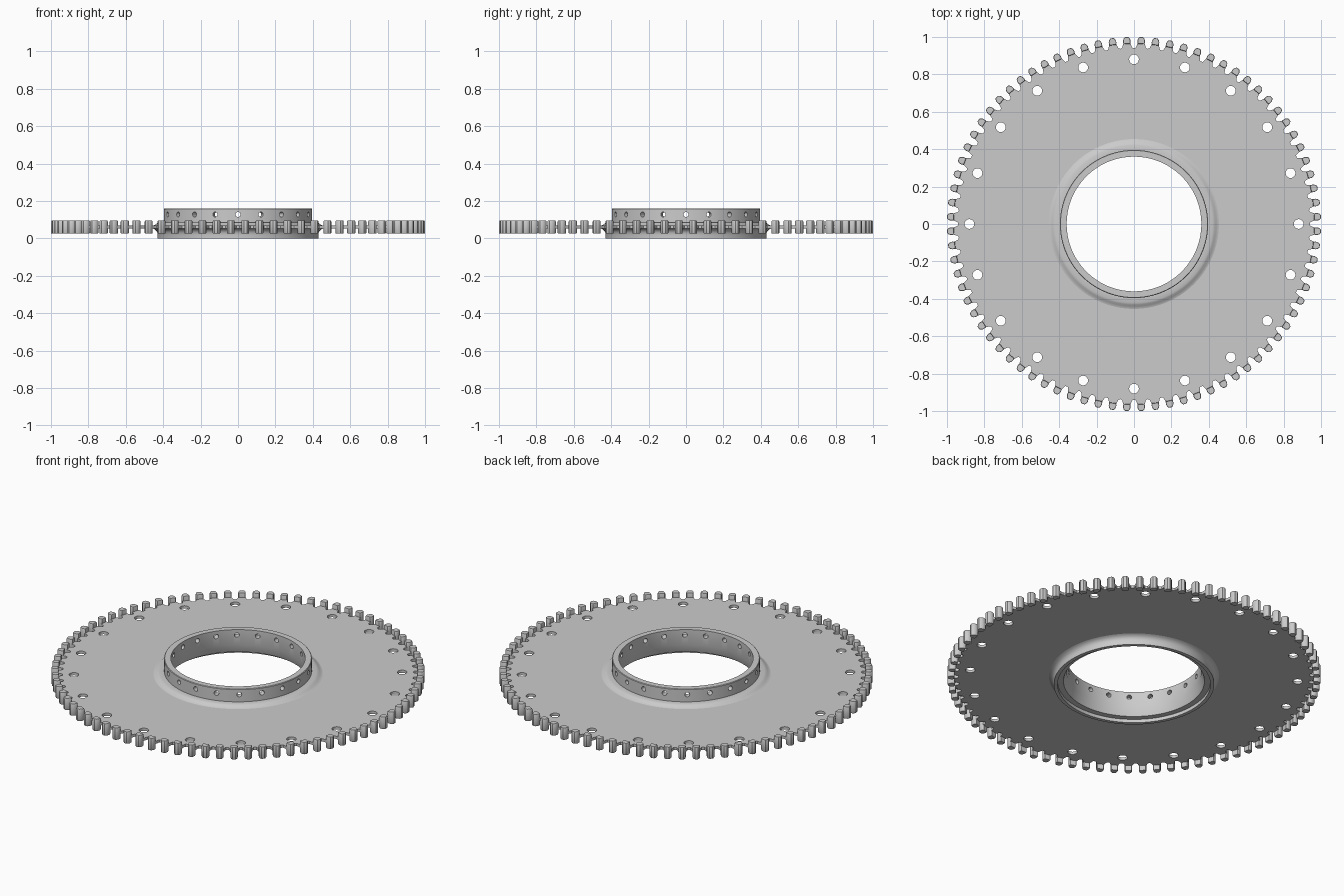
import bpy, bmesh
from math import sin, cos, pi, radians

if "Cube" in bpy.data.objects:
    bpy.data.objects.remove(bpy.data.objects["Cube"])

TEETH, HOLES = 80, 20
PLATE_Z, PLATE_HALF = 0.061, 0.008


def select_only(ob):
    bpy.ops.object.select_all(action='DESELECT')
    ob.select_set(True)
    bpy.context.view_layer.objects.active = ob


def finish(name, bm):
    bmesh.ops.recalc_face_normals(bm, faces=bm.faces[:])
    me = bpy.data.meshes.new(name)
    bm.to_mesh(me)
    bm.free()
    ob = bpy.data.objects.new(name, me)
    bpy.context.collection.objects.link(ob)
    return ob


def smooth(ob):
    select_only(ob)
    bpy.ops.object.shade_smooth_by_angle(angle=radians(35))


def polar(r, t, a):
    # radius r and sideways offset t, turned to angle a
    return (r * cos(a) - t * sin(a), r * sin(a) + t * cos(a))


def circle(r, n, cx=0, cy=0):
    return [(cx + r * cos(2 * pi * i / n), cy + r * sin(2 * pi * i / n)) for i in range(n)]


# toothed plate with bolt holes: filled 2D curve, extruded
half = [(0.941, -0.029), (0.947, -0.0255), (0.956, -0.0225), (0.97, -0.018), (0.988, -0.014)]
tooth = [(0.939, -0.0369)] + half + [(r, -t) for r, t in reversed(half)]
angles = [2 * pi * (i + 0.5) / TEETH for i in range(TEETH)]
loops = [[polar(r, t, a) for a in angles for r, t in tooth], circle(0.41, 96)]
for i in range(HOLES):
    a = 2 * pi * i / HOLES
    loops.append(circle(0.026, 20, 0.88 * cos(a), 0.88 * sin(a)))
cu = bpy.data.curves.new("toothed_plate", 'CURVE')
cu.dimensions = '2D'
cu.fill_mode = 'BOTH'
cu.extrude = PLATE_HALF
for pts in loops:
    sp = cu.splines.new('POLY')
    sp.points.add(len(pts) - 1)
    for p, (x, y) in zip(sp.points, pts):
        p.co = (x, y, 0, 1)
    sp.use_cyclic_u = True
plate = bpy.data.objects.new("toothed_plate", cu)
plate.location.z = PLATE_Z
bpy.context.collection.objects.link(plate)
select_only(plate)
bpy.ops.object.convert(target='MESH')
plate = bpy.context.object
bm = bmesh.new()
bm.from_mesh(plate.data)
bmesh.ops.remove_doubles(bm, verts=bm.verts[:], dist=1e-5)
bmesh.ops.recalc_face_normals(bm, faces=bm.faces[:])
bm.to_mesh(plate.data)
bm.free()
smooth(plate)

# thick pads clamped on the tooth tips
side = [(0.963, -0.016), (0.97, -0.02), (0.982, -0.02), (0.994, -0.015), (1.0, -0.008)]
pad = side + [(r, -t) for r, t in reversed(side)]
layers = [(0.025, 0.9), (0.029, 1.0), (0.091, 1.0), (0.095, 0.9)]
bm = bmesh.new()
for a in angles:
    rings = []
    for z, s in layers:
        rings.append([bm.verts.new((*polar(0.982 + (r - 0.982) * s, t * s, a), z)) for r, t in pad])
    for lo, hi in zip(rings, rings[1:]):
        for i in range(len(pad)):
            j = (i + 1) % len(pad)
            bm.faces.new((lo[i], lo[j], hi[j], hi[i]))
    bm.faces.new(rings[0][::-1])
    bm.faces.new(rings[-1])
pads = finish("tooth_pads", bm)
smooth(pads)

# hub collar: lathed closed profile with flared root
profile = [(0.36, 0.16), (0.393, 0.16), (0.396, 0.157), (0.396, 0.085), (0.422, 0.085),
           (0.432, 0.081), (0.441, 0.074), (0.45, 0.07), (0.46, 0.0675),
           (0.46, 0.0545), (0.448, 0.05), (0.438, 0.042), (0.432, 0.032), (0.43, 0.02),
           (0.43, 0.0), (0.41, 0.0), (0.41, 0.02), (0.378, 0.02), (0.36, 0.07)]
SEG = 120
bm = bmesh.new()
rings = [[bm.verts.new((*polar(r, 0, 2 * pi * k / SEG), z)) for r, z in profile] for k in range(SEG)]
for k in range(SEG):
    p, q = rings[k], rings[(k + 1) % SEG]
    for i in range(len(profile)):
        j = (i + 1) % len(profile)
        bm.faces.new((p[i], q[i], q[j], p[j]))
hub = finish("hub_collar", bm)

# radial holes through the collar
bm = bmesh.new()
for k in range(HOLES):
    a = 2 * pi * k / HOLES
    ends = []
    for r in (0.33, 0.43):
        ends.append([bm.verts.new((*polar(r, t, a), 0.128 + z)) for t, z in circle(0.0135, 16)])
    for i in range(16):
        j = (i + 1) % 16
        bm.faces.new((ends[0][i], ends[0][j], ends[1][j], ends[1][i]))
    bm.faces.new(ends[0][::-1])
    bm.faces.new(ends[1])
cutter = finish("hole_cutter", bm)
cutter.hide_render = True
mod = hub.modifiers.new("holes", 'BOOLEAN')
mod.operation = 'DIFFERENCE'
mod.solver = 'EXACT'
mod.object = cutter
select_only(hub)
bpy.ops.object.modifier_apply(modifier=mod.name)
bpy.data.objects.remove(cutter, do_unlink=True)
smooth(hub)
